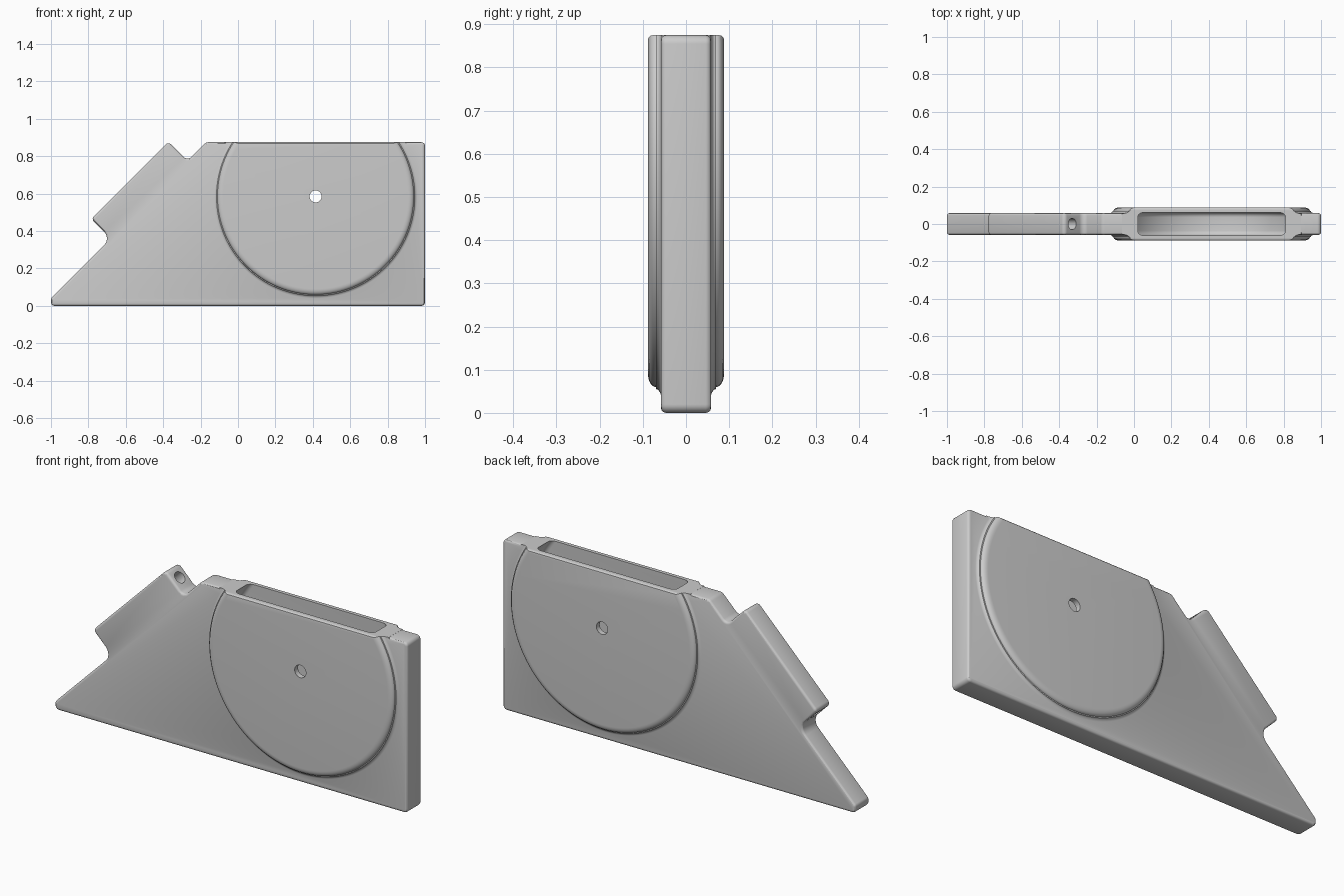
import bpy, bmesh
from math import pi, sin, cos, tan
from mathutils import Vector, Matrix

if "Cube" in bpy.data.objects:
    bpy.data.objects.remove(bpy.data.objects["Cube"], do_unlink=True)

TOP, PLATE, DISC = 0.875, 0.058, 0.088      # height and half thicknesses
CENTRE = Vector((0.415, 0, 0.585))          # centre of the round housing

grey = bpy.data.materials.new("plain grey")
grey.use_nodes = True
grey.diffuse_color = (0.6, 0.6, 0.6, 1)
grey.node_tree.nodes["Principled BSDF"].inputs["Base Color"].default_value = (0.6, 0.6, 0.6, 1)


def finish(bm, name):
    bmesh.ops.recalc_face_normals(bm, faces=bm.faces[:])
    mesh = bpy.data.meshes.new(name)
    bm.to_mesh(mesh)
    bm.free()
    mesh.materials.append(grey)
    ob = bpy.data.objects.new(name, mesh)
    bpy.context.collection.objects.link(ob)
    return ob


def loft(rings):
    """Closed solid through matching rings of points, capped at both ends."""
    bm = bmesh.new()
    loops = [[bm.verts.new(p) for p in ring] for ring in rings]
    for a, b in zip(loops, loops[1:]):
        for i in range(len(a)):
            bm.faces.new((a[i - 1], a[i], b[i], b[i - 1]))
    bm.faces.new(loops[0])
    bm.faces.new(loops[-1])
    bmesh.ops.recalc_face_normals(bm, faces=bm.faces[:])
    return bm


def rounded(corners, steps=6):
    """Replace each (x, z, radius) corner with an arc."""
    pts = []
    for i, (x, z, r) in enumerate(corners):
        p = Vector((x, 0, z))
        before, after = corners[i - 1], corners[(i + 1) % len(corners)]
        a = (Vector((before[0], 0, before[1])) - p).normalized()
        b = (Vector((after[0], 0, after[1])) - p).normalized()
        half = a.angle(b) / 2
        mid = p + (a + b).normalized() * r / sin(half)
        start = (p + a * r / tan(half) - mid).normalized()
        end = (p + b * r / tan(half) - mid).normalized()
        pts += [mid + start.slerp(end, k / steps).normalized() * r for k in range(steps + 1)]
    return pts


def slab(name, corners, half, edge):
    """Rounded outline extruded through y with softened rims."""
    outline = rounded(corners)
    bm = loft([[p + Vector((0, y, 0)) for p in outline] for y in (-half, half)])
    rims = [e for e in bm.edges if abs(e.verts[0].co.y - e.verts[1].co.y) < 1e-5]
    bmesh.ops.bevel(bm, geom=rims, offset=edge, segments=3, profile=0.5,
                    affect='EDGES', clamp_overlap=False)
    return finish(bm, name)


def lathe(name, half_profile, steps=128):
    """Spin a mirrored (radius, y) profile about the housing axis."""
    profile = half_profile + [(r, -y) for r, y in reversed(half_profile)]
    turns = [2 * pi * k / steps for k in range(steps)]
    return finish(loft([[CENTRE + Vector((r * cos(t), y, r * sin(t))) for t in turns]
                        for r, y in profile]), name)


def rod(name, radius, length, where, axis):
    bm = bmesh.new()
    turn = Vector(axis).to_track_quat('Z', 'Y').to_matrix().to_4x4()
    bmesh.ops.create_cone(bm, cap_ends=True, segments=32, radius1=radius, radius2=radius,
                          depth=length, matrix=Matrix.Translation(where) @ turn)
    return finish(bm, name)


def combine(ob, other, operation):
    mod = ob.modifiers.new(operation, 'BOOLEAN')
    mod.operation, mod.solver, mod.object = operation, 'EXACT', other
    bpy.context.view_layer.update()
    result = bpy.data.meshes.new_from_object(ob.evaluated_get(bpy.context.evaluated_depsgraph_get()))
    ob.modifiers.clear()
    ob.data = result
    bpy.data.objects.remove(other, do_unlink=True)


# Flat plate with two angled notches
body = slab("body_plate", [
    (-1, 0, 0.02), (1, 0, 0.02), (1, TOP - 0.0003, 0.02), (-0.17, TOP - 0.0003, 0.03),
    (-0.27, 0.775, 0.03), (-0.3725, 0.8775, 0.02), (-0.785, 0.465, 0.02),
    (-0.68, 0.36, 0.05), (-1, 0.04, 0.02)], PLATE, 0.012)

# Raised round housing with an S-shaped flank, cut off flat at the top
arc = [k * pi / 12 for k in range(7)]
flank = [(0.495 + 0.03 * sin(t), DISC - 0.018 * (1 - cos(t))) for t in arc]
flank += [(0.56 - 0.03 * cos(t), PLATE - 0.002 + 0.013 * (1 - sin(t))) for t in arc]
housing = lathe("round_housing", flank)
clip = slab("housing_clip", [(-0.5, -0.5, 0.05), (1.5, -0.5, 0.05),
                             (1.5, TOP, 0.05), (-0.5, TOP, 0.05)], DISC + 0.0005, 0.012)
combine(housing, clip, 'INTERSECT')
combine(body, housing, 'UNION')

# Round pocket open at the top
R, W, C = 0.49, 0.061, 0.025
pocket = lathe("pocket_cutter", [(R - C + C * sin(t), W - C + C * cos(t)) for t in arc])
combine(body, pocket, 'DIFFERENCE')

# Axle hole through the housing, and cord hole running between the notches
combine(body, rod("axle_cutter", 0.032, 1, CENTRE, (0, 1, 0)), 'DIFFERENCE')
combine(body, rod("cord_cutter", 0.03, 0.7, (-0.535, 0, 0.63), (1, 0, 1)), 'DIFFERENCE')

bpy.ops.object.select_all(action='DESELECT')
body.select_set(True)
bpy.context.view_layer.objects.active = body
bpy.ops.object.shade_smooth_by_angle(angle=pi / 6)
